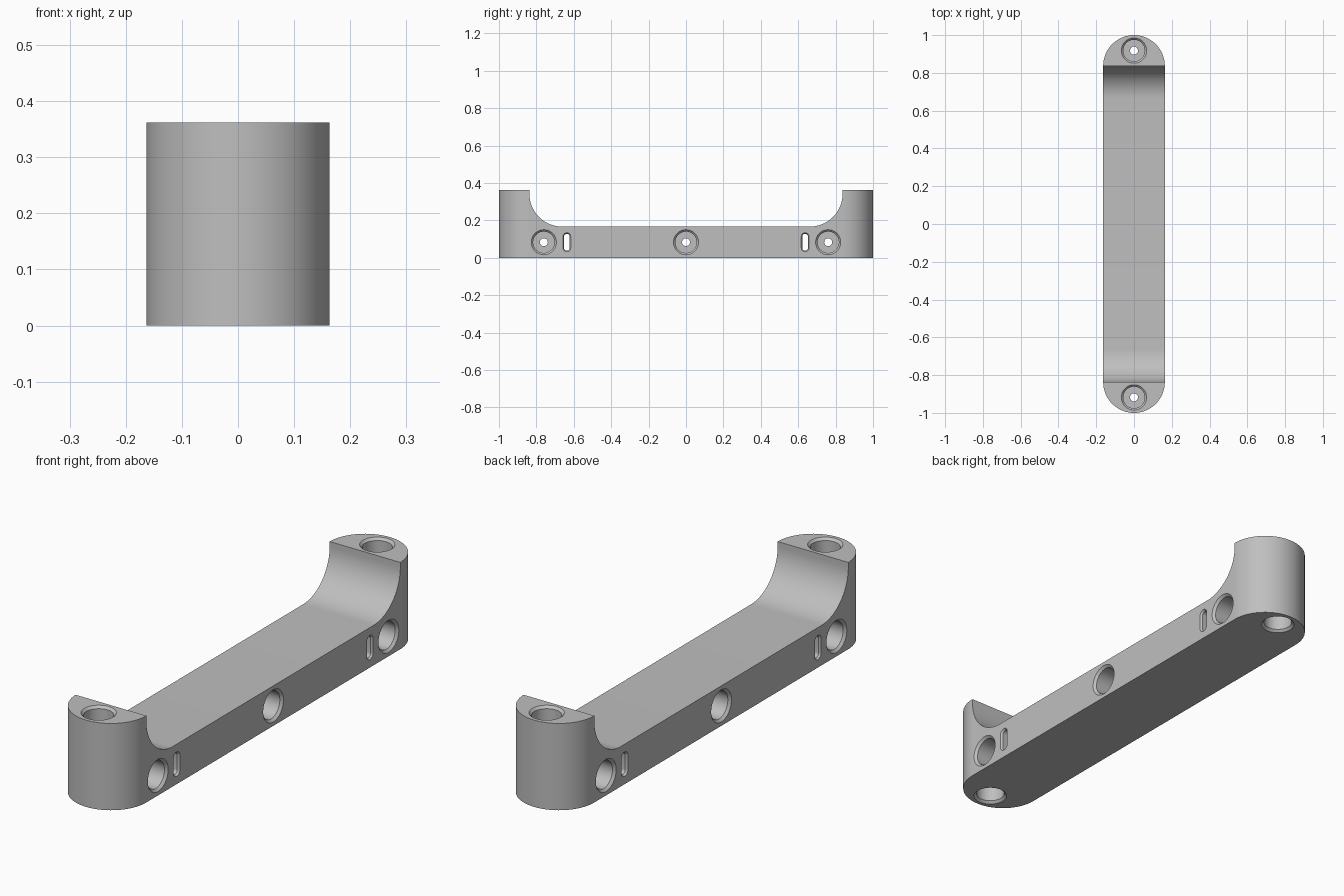
import bpy, bmesh
from math import pi, sin, cos
from mathutils import Matrix

if "Cube" in bpy.data.objects:
    bpy.data.objects.remove(bpy.data.objects["Cube"], do_unlink=True)

HALF_W, HEIGHT, BAR_H = 0.163, 0.362, 0.167
POST_Y = 1 - HALF_W      # inner face of the end posts
FILLET = 0.175

grey = bpy.data.materials.new("light grey")
grey.use_nodes = True
colour = (0.52, 0.52, 0.52, 1)
grey.diffuse_color = colour
grey.node_tree.nodes["Principled BSDF"].inputs["Base Color"].default_value = colour


def stadium(r, half=0.0, n=32):
    """Outline of a slot running along Y; a circle when half is 0."""
    top = [(r * cos(pi * i / n), half + r * sin(pi * i / n)) for i in range(n + 1)]
    low = [(-x, -y) for x, y in top]
    return top + low if half else top[:-1] + low[:-1]


def loft(name, stations, matrix=Matrix()):
    """Skin equal-sized outlines placed at given heights, with capped ends."""
    bm = bmesh.new()
    rings = [[bm.verts.new((x, y, z)) for x, y in ring] for z, ring in stations]
    for a, b in zip(rings, rings[1:]):
        for i in range(len(a)):
            bm.faces.new((a[i - 1], a[i], b[i], b[i - 1]))
    bm.faces.new(rings[0])
    bm.faces.new(rings[-1])
    bmesh.ops.recalc_face_normals(bm, faces=bm.faces)
    bm.transform(matrix)
    mesh = bpy.data.meshes.new(name)
    bm.to_mesh(mesh)
    bm.free()
    mesh.materials.append(grey)
    obj = bpy.data.objects.new(name, mesh)
    bpy.context.collection.objects.link(obj)
    return obj


def cut(target, cutter):
    cutter.hide_render = True
    mod = target.modifiers.new("cut", 'BOOLEAN')
    mod.operation = 'DIFFERENCE'
    mod.solver = 'EXACT'
    mod.object = cutter
    bpy.context.view_layer.objects.active = target
    bpy.ops.object.modifier_apply(modifier=mod.name)
    bpy.data.objects.remove(cutter, do_unlink=True)


def mirrored(half):
    """Add the reflection of stations given from the outside inwards."""
    return [(-t, ring) for t, ring in half] + [(t, ring) for t, ring in reversed(half)]


def bore(half_depth, depth):
    """Chamfered blind bores from both ends, joined by a small pilot hole."""
    wide, bore_r, pilot = stadium(0.067), stadium(0.057), stadium(0.021)
    inner = half_depth - depth
    return mirrored([(half_depth + 0.02, wide), (half_depth, wide),
                     (half_depth - 0.01, bore_r), (inner, bore_r), (inner, pilot)])


# Handle body: round-ended block
body = loft("handle_body", [(0, stadium(HALF_W, POST_Y, 48)),
                            (HEIGHT, stadium(HALF_W, POST_Y, 48))])

# Grip opening with rounded lower corners
across = Matrix.Rotation(pi / 2, 4, 'Z') @ Matrix.Rotation(pi / 2, 4, 'X')
arc = [(POST_Y - FILLET + FILLET * sin(a), BAR_H + FILLET - FILLET * cos(a))
       for a in (pi / 2 * i / 24 for i in range(25))]
right = arc + [(POST_Y, HEIGHT + 0.1)]
outline = right + [(-y, z) for y, z in reversed(right)]
cut(body, loft("grip_cutter", [(-0.3, outline), (0.3, outline)], across))

# Vertical bolt holes in the posts
for side in (-1, 1):
    place = Matrix.Translation((0, side * 0.918, HEIGHT / 2))
    cut(body, loft("post_hole_cutter", bore(HEIGHT / 2, 0.14), place))

# Bolt holes through the sides of the bar
for y in (-0.76, 0, 0.76):
    place = Matrix.Translation((0, y, BAR_H / 2)) @ across
    cut(body, loft("side_hole_cutter", bore(HALF_W, 0.13), place))

# Narrow tie slots beside the outer holes
wide, narrow = stadium(0.021, 0.03, 12), stadium(0.015, 0.03, 12)
slot = mirrored([(HALF_W + 0.02, wide), (HALF_W, wide), (HALF_W - 0.008, narrow)])
for y in (-0.637, 0.637):
    place = Matrix.Translation((0, y, BAR_H / 2)) @ across
    cut(body, loft("slot_cutter", slot, place))

# Smooth curved walls, sharp edges elsewhere
bpy.ops.object.select_all(action='DESELECT')
body.select_set(True)
bpy.context.view_layer.objects.active = body
bpy.ops.object.shade_smooth_by_angle(angle=pi / 6)
